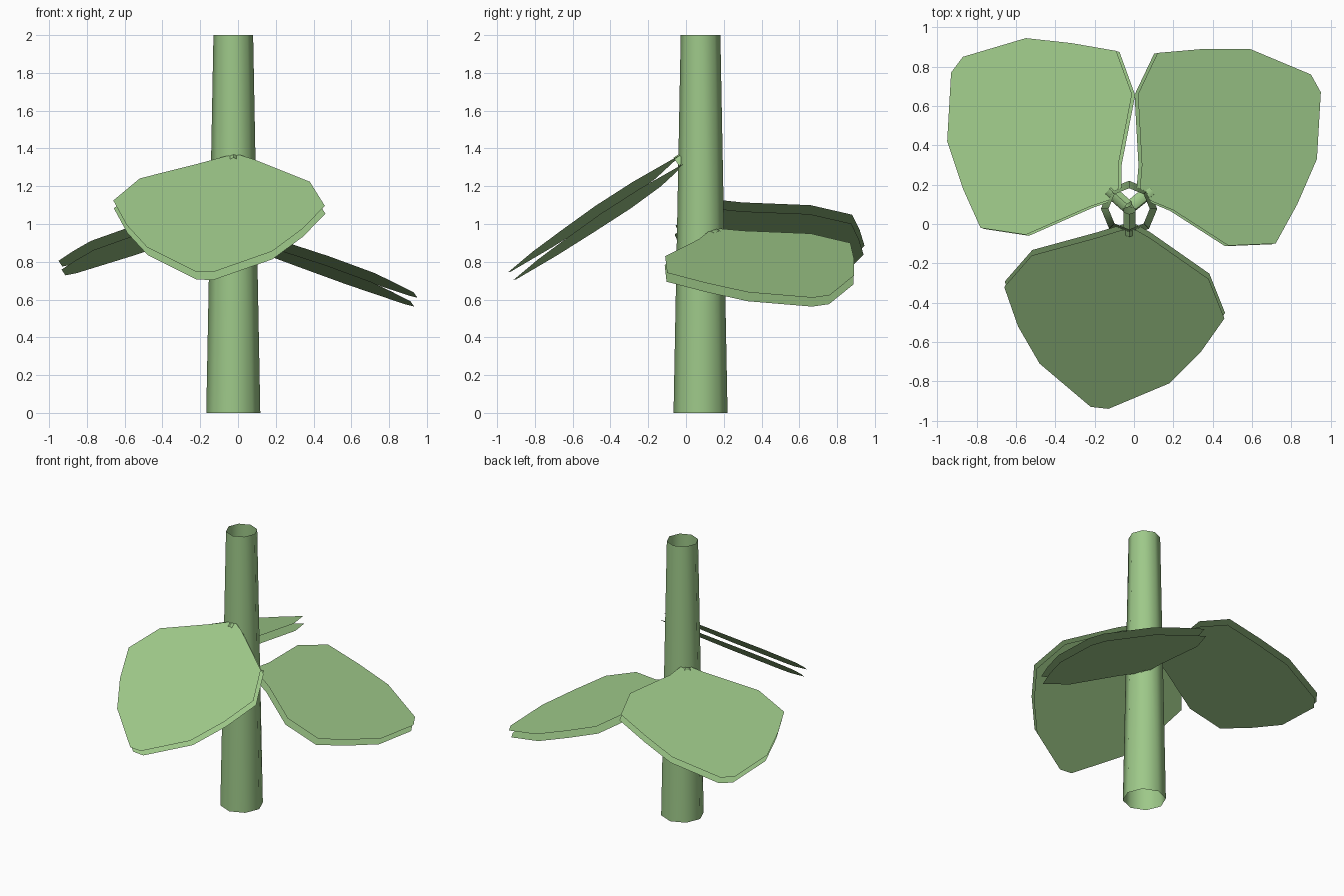
import bpy, bmesh, math
from mathutils import Vector

if "Cube" in bpy.data.objects:
    bpy.data.objects.remove(bpy.data.objects["Cube"])

GREEN = bpy.data.materials.new("plant_green")
GREEN.diffuse_color = (0.34, 0.58, 0.25, 1)
GREEN.use_nodes = True
GREEN.node_tree.nodes["Principled BSDF"].inputs["Base Color"].default_value = GREEN.diffuse_color
AXIS = Vector((-0.025, 0.077, 0))          # trunk centre line
GAP = 0.05                                 # spacing of the two leaf sheets


def add_object(name, bm, smooth=False):
    mesh = bpy.data.meshes.new(name)
    bm.to_mesh(mesh)
    bm.free()
    mesh.materials.append(GREEN)
    obj = bpy.data.objects.new(name, mesh)
    bpy.context.collection.objects.link(obj)
    if smooth:
        bpy.context.view_layer.objects.active = obj
        obj.select_set(True)
        bpy.ops.object.shade_smooth_by_angle(angle=math.radians(60))
        obj.select_set(False)
    return obj


def tube(name, start, end, r1, r2, sides):
    """Open-ended tapered tube between two points."""
    bm = bmesh.new()
    d = end - start
    bmesh.ops.create_cone(bm, cap_ends=False, segments=sides, radius1=r1,
                          radius2=r2, depth=d.length)
    rot = Vector((0, 0, 1)).rotation_difference(d.normalized()).to_matrix()
    for v in bm.verts:
        v.co = rot @ v.co + (start + end) / 2
    return add_object(name, bm, True)


def leaf(name, outline, a, b, c, stem_out):
    """Two parallel sheets on the plane z = a + bx + cy, plus a short stem."""
    normal = Vector((-b, -c, 1)).normalized()

    def on_plane(x, y):
        return Vector((x, y, a + b * x + c * y))

    bm = bmesh.new()
    for offset in (0, -GAP):
        verts = [bm.verts.new(on_plane(x, y) + normal * offset) for x, y in outline]
        face = bm.faces.new(verts)
        face.normal_update()
        if (face.normal.z > 0) != (offset == 0):
            face.normal_flip()
    add_object(name, bm)

    drop = normal * (GAP / 2)
    inner = AXIS.lerp(Vector((*stem_out, 0)), 0.15)
    tube(name + "_stem", on_plane(inner.x, inner.y) - drop,
         on_plane(*stem_out) - drop, 0.035, 0.035, 6)


# Trunk
tube("trunk", AXIS, AXIS + Vector((0, 0, 2)), 0.143, 0.105, 8)

# Leaves
leaf("front_leaf",
     [(-0.06, -0.03), (-0.19, -0.07), (-0.52, -0.16), (-0.66, -0.32), (-0.59, -0.52),
      (-0.48, -0.71), (-0.22, -0.93), (-0.13, -0.94), (0.18, -0.81), (0.34, -0.65),
      (0.46, -0.48), (0.38, -0.28), (0.08, -0.07), (0.01, -0.03)],
     1.385, 0.07, 0.67, (-0.025, -0.06))
leaf("right_leaf",
     [(0.03, 0.18), (0.04, 0.3), (0.02, 0.66), (0.12, 0.87), (0.35, 0.89),
      (0.59, 0.89), (0.9, 0.76), (0.95, 0.67), (0.93, 0.33), (0.83, 0.1),
      (0.72, -0.1), (0.48, -0.11), (0.2, 0.07), (0.08, 0.12)],
     0.998, -0.365, -0.062, (0.09, 0.17))
leaf("left_leaf",
     [(-0.08, 0.18), (-0.08, 0.3), (-0.01, 0.66), (-0.09, 0.88), (-0.32, 0.92),
      (-0.55, 0.945), (-0.87, 0.85), (-0.93, 0.77), (-0.95, 0.42), (-0.87, 0.18),
      (-0.78, -0.02), (-0.55, -0.055), (-0.22, 0.09), (-0.13, 0.12)],
     1.173, 0.34, -0.106, (-0.13, 0.17))
